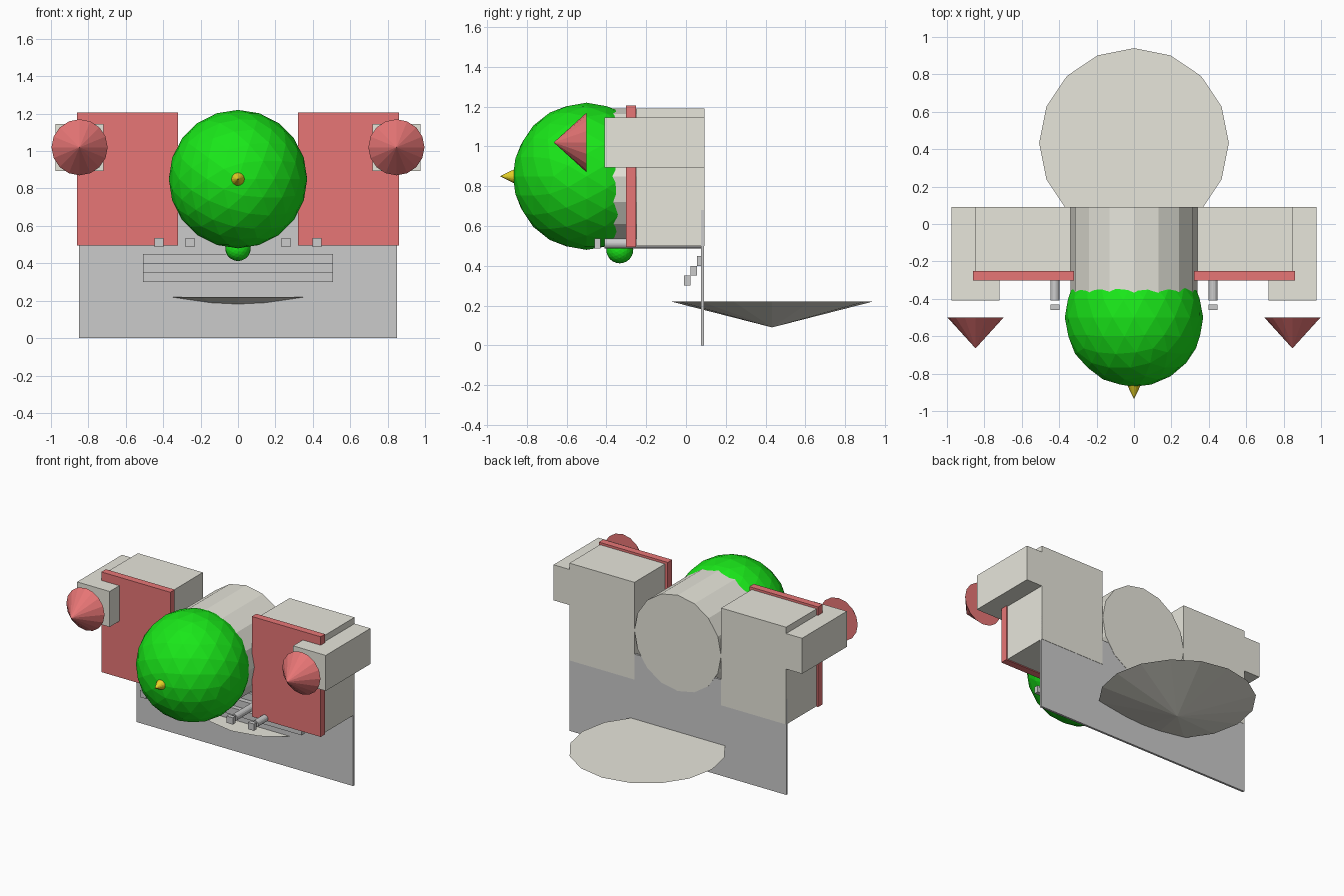
import bpy
from math import pi

if "Cube" in bpy.data.objects:
    bpy.data.objects.remove(bpy.data.objects["Cube"])


def material(name, rgb):
    m = bpy.data.materials.new(name)
    m.diffuse_color = (*rgb, 1)
    m.use_nodes = True
    m.node_tree.nodes["Principled BSDF"].inputs["Base Color"].default_value = m.diffuse_color
    return m


RED = material("red", (0.8, 0.18, 0.18))
GREEN = material("green", (0.01, 0.8, 0.01))
GOLD = material("gold", (0.8, 0.65, 0.02))
STONE = material("stone", (0.8, 0.79, 0.71))


def finish(name, mat):
    ob = bpy.context.object
    ob.name = name
    if mat:
        ob.data.materials.append(mat)
    return ob


def box(name, x, y, z, mat=None):
    """Box from (min, max) ranges."""
    bpy.ops.mesh.primitive_cube_add(size=1, location=[sum(r) / 2 for r in (x, y, z)])
    ob = finish(name, mat)
    ob.scale = [r[1] - r[0] for r in (x, y, z)]
    return ob


def round_y(name, x, z, y_back, y_front, r_back, r_front, mat=None, sides=16):
    """Cylinder or cone running along y, its top end towards -y."""
    bpy.ops.mesh.primitive_cone_add(vertices=sides, radius1=r_back, radius2=r_front,
                                    depth=y_back - y_front, rotation=(pi / 2, 0, 0),
                                    location=(x, (y_back + y_front) / 2, z))
    return finish(name, mat)


def ball(name, y, z, r, subdivisions):
    bpy.ops.mesh.primitive_ico_sphere_add(subdivisions=subdivisions, radius=r,
                                          location=(0, y, z), rotation=(pi / 2, 0, 0))
    return finish(name, GREEN)


def mirrored(side, a, b):
    return tuple(sorted((side * a, side * b)))


# base plate and entrance steps
box("base_plate", (-0.85, 0.85), (0.075, 0.09), (0, 0.68))
for i, (y0, y1) in enumerate([(-0.01, 0.022), (0.022, 0.056), (0.056, 0.085)]):
    box(f"step_{i}", (-0.507, 0.507), (y0, y1), (0.30 + 0.05 * i, 0.35 + 0.05 * i))

# shallow inverted cone at the rear
bpy.ops.mesh.primitive_cone_add(vertices=16, radius1=0.507, depth=0.13,
                                location=(0, 0.433, 0.155), rotation=(pi, 0, 0))
finish("shallow_cone", STONE)

# central drum, domes and finial
round_y("drum", 0, 0.85, 0.092, -0.40, 0.34, 0.34, STONE)
ball("main_dome", -0.5, 0.85, 0.37, 3)
ball("small_dome", -0.333, 0.48, 0.068, 3)
round_y("finial", 0, 0.85, -0.86, -0.935, 0.037, 0, GOLD)

# symmetric wings, roofs, towers and columns
for side, tag in ((-1, "left"), (1, "right")):
    box(f"wing_{tag}", mirrored(side, 0.34, 0.85), (-0.25, 0.092), (0.50, 1.19), STONE)
    box(f"roof_slab_{tag}", mirrored(side, 0.32, 0.86), (-0.302, -0.252), (0.495, 1.205), RED)
    box(f"tower_{tag}", mirrored(side, 0.72, 0.975), (-0.41, 0.092), (0.893, 1.145), STONE)
    round_y(f"tower_roof_{tag}", side * 0.847, 1.02, -0.5, -0.665, 0.15, 0, RED)
    for i, x in enumerate((0.257, 0.423)):
        round_y(f"column_{tag}_{i}", side * x, 0.512, 0.085, -0.41, 0.024, 0.024)
        box(f"capital_{tag}_{i}", mirrored(side, x - 0.024, x + 0.024),
            (-0.46, -0.43), (0.488, 0.536))
